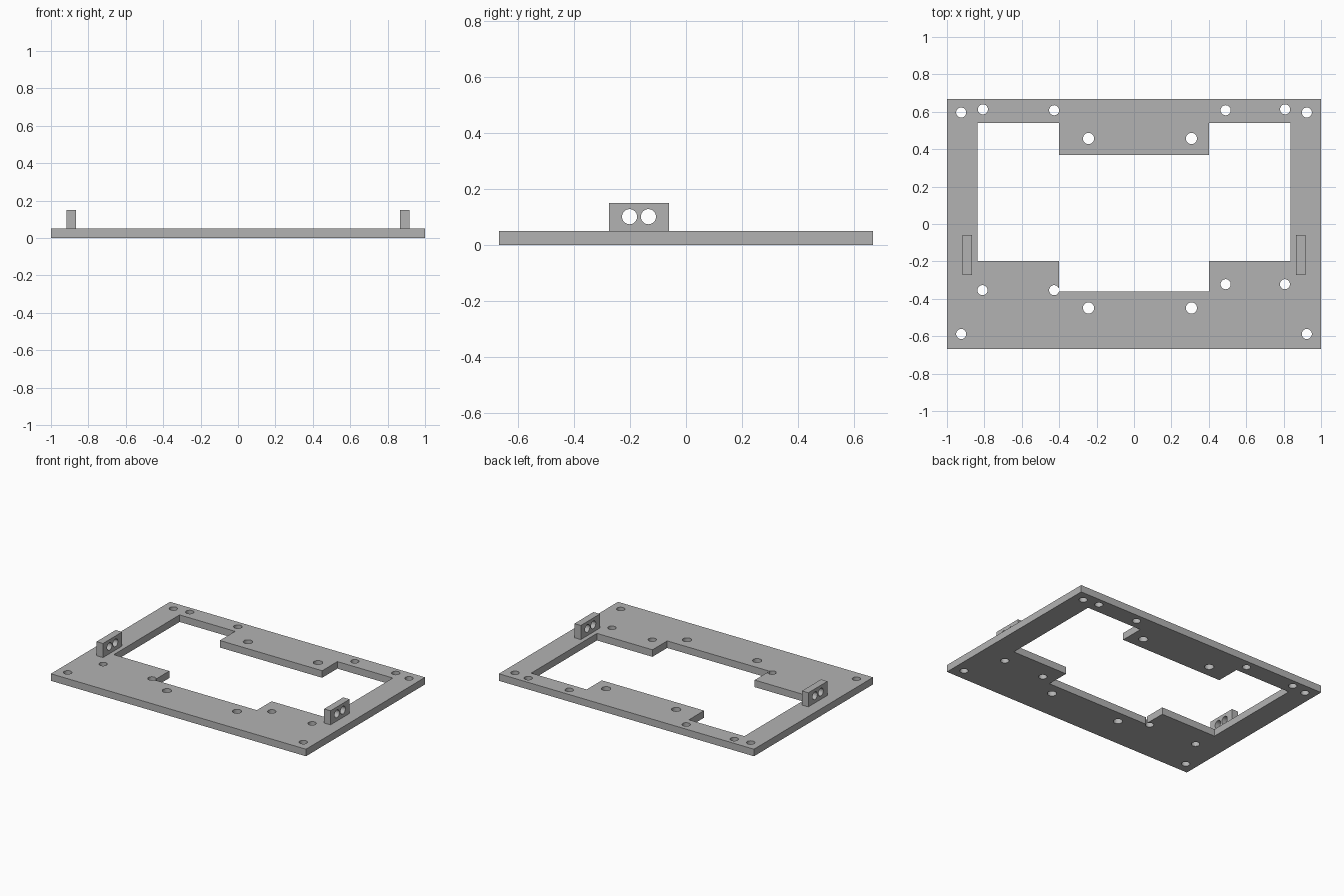
import bpy
import bmesh
from math import pi
from mathutils import Matrix, Vector

cube = bpy.data.objects.get("Cube")
if cube:
    bpy.data.objects.remove(cube, do_unlink=True)

THICK = 0.05
HALF_DEPTH = 0.667

grey = bpy.data.materials.new("plain grey")
grey.use_nodes = True
grey.diffuse_color = (0.45, 0.45, 0.45, 1)
grey.node_tree.nodes["Principled BSDF"].inputs["Base Color"].default_value = grey.diffuse_color


def finish(bm, name):
    """Turn a bmesh into a grey object in the scene."""
    bmesh.ops.recalc_face_normals(bm, faces=bm.faces)
    mesh = bpy.data.meshes.new(name)
    bm.to_mesh(mesh)
    bm.free()
    mesh.materials.append(grey)
    obj = bpy.data.objects.new(name, mesh)
    bpy.context.collection.objects.link(obj)
    return obj


def box(name, low, high):
    low, high = Vector(low), Vector(high)
    bm = bmesh.new()
    bmesh.ops.create_cube(bm, size=1, matrix=Matrix.Translation((low + high) / 2)
                          @ Matrix.Diagonal((*(high - low), 1)))
    return finish(bm, name)


def prism(name, outline, bottom, top):
    bm = bmesh.new()
    face = bm.faces.new([bm.verts.new((x, y, bottom)) for x, y in outline])
    side = bmesh.ops.extrude_face_region(bm, geom=[face])["geom"]
    verts = [v for v in side if isinstance(v, bmesh.types.BMVert)]
    bmesh.ops.translate(bm, verts=verts, vec=(0, 0, top - bottom))
    return finish(bm, name)


def drills(name, centres, radius, length, turn=Matrix()):
    bm = bmesh.new()
    for c in centres:
        bmesh.ops.create_cone(bm, cap_ends=True, segments=32, radius1=radius, radius2=radius,
                              depth=length, matrix=Matrix.Translation(c) @ turn)
    return finish(bm, name)


def cut(obj, cutters):
    """Subtract the cutters, bake the result and drop the cutters."""
    for c in cutters:
        c.hide_render = True
        mod = obj.modifiers.new(c.name, "BOOLEAN")
        mod.operation = "DIFFERENCE"
        mod.solver = "EXACT"
        mod.object = c
    graph = bpy.context.evaluated_depsgraph_get()
    mesh = bpy.data.meshes.new_from_object(obj.evaluated_get(graph))
    obj.modifiers.clear()
    obj.data = mesh
    for c in cutters:
        bpy.data.objects.remove(c, do_unlink=True)


# Base plate with a stepped opening
plate = box("base_plate", (-1, -HALF_DEPTH, 0), (1, HALF_DEPTH, THICK))
side, step = 0.836, 0.401
back, back_tab, front, front_notch = 0.54, 0.37, -0.197, -0.362
half = [(step, front_notch), (step, front), (side, front),
        (side, back), (step, back), (step, back_tab)]
opening = prism("opening_cutter", half + [(-x, y) for x, y in reversed(half)], -0.1, 0.2)

# Screw holes: corners, inner rows and the two centre pairs
small = [(s * 0.924, y) for s in (-1, 1) for y in (0.596, -0.588)]
small += [(s * 0.808, 0.613) for s in (-1, 1)]
small += [(-0.427, 0.608), (0.49, 0.608)]
small += [(x, -0.354) for x in (-0.81, -0.427)]
small += [(x, -0.322) for x in (0.49, 0.807)]
large = [(x, y) for x in (-0.243, 0.307) for y in (0.457, -0.449)]
small_drill = drills("small_hole_cutter", [(x, y, THICK / 2) for x, y in small], 0.027, 0.3)
large_drill = drills("large_hole_cutter", [(x, y, THICK / 2) for x, y in large], 0.03, 0.3)
cut(plate, [opening, small_drill, large_drill])

# Upright lugs with two cross holes each
for name, sign in (("left_lug", 1), ("right_lug", -1)):
    x = sign * 0.892
    lug = box(name, (x - 0.025, -0.274, THICK), (x + 0.025, -0.06, 0.15))
    holes = drills("lug_hole_cutter", [(x, y, 0.101) for y in (-0.201, -0.134)],
                   0.027, 0.2, Matrix.Rotation(pi / 2, 4, "Y"))
    cut(lug, [holes])

# Smooth hole walls, crisp edges
bpy.ops.object.select_all(action="DESELECT")
for obj in bpy.context.collection.objects:
    if obj.type == "MESH":
        obj.select_set(True)
bpy.context.view_layer.objects.active = plate
bpy.ops.object.shade_smooth_by_angle()
